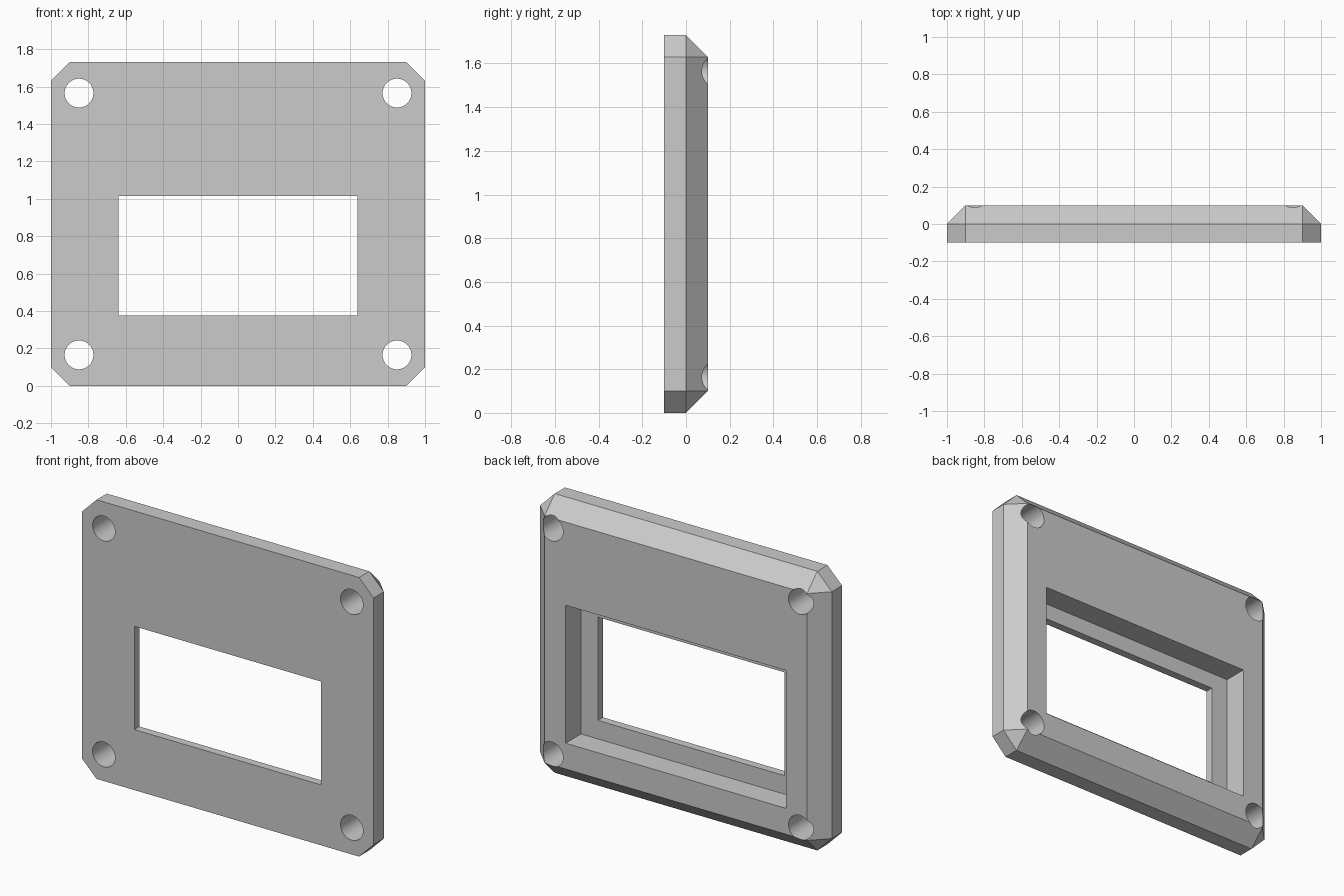
import bpy
import bmesh
import math
from mathutils import Vector

if "Cube" in bpy.data.objects:
    bpy.data.objects.remove(bpy.data.objects["Cube"], do_unlink=True)

HEIGHT = 1.73
HALF_DEPTH = 0.1
BEVEL = 0.1

grey = bpy.data.materials.new("plain_grey")
grey.use_nodes = True
grey.diffuse_color = (0.6, 0.6, 0.6, 1)
grey.node_tree.nodes["Principled BSDF"].inputs["Base Color"].default_value = (0.6, 0.6, 0.6, 1)


def add_object(name, bm):
    mesh = bpy.data.meshes.new(name)
    bm.to_mesh(mesh)
    bm.free()
    obj = bpy.data.objects.new(name, mesh)
    bpy.context.collection.objects.link(obj)
    mesh.materials.append(grey)
    return obj


def box_cutter(name, half_width, z_low, z_high, y_front, y_back):
    bm = bmesh.new()
    bmesh.ops.create_cube(bm, size=1)
    size = Vector((2 * half_width, y_back - y_front, z_high - z_low))
    centre = Vector((0, (y_front + y_back) / 2, (z_low + z_high) / 2))
    for v in bm.verts:
        v.co = v.co * size + centre
    return add_object(name, bm)


def hole_cutter(name, x, z):
    bpy.ops.mesh.primitive_cylinder_add(vertices=64, radius=0.077, depth=1,
                                        location=(x, 0, z), rotation=(math.pi / 2, 0, 0))
    obj = bpy.context.object
    obj.name = name
    obj.data.materials.append(grey)
    return obj


# Plate: clipped-corner front half, back half tapering to a plain rectangle
bm = bmesh.new()
mid = HEIGHT / 2
for sx in (-1, 1):
    for sz in (-1, 1):
        inner_x, inner_z = sx * (1 - BEVEL), mid + sz * (mid - BEVEL)
        for y in (-HALF_DEPTH, 0):
            bm.verts.new((sx, y, inner_z))
            bm.verts.new((inner_x, y, mid + sz * mid))
        bm.verts.new((inner_x, HALF_DEPTH, inner_z))
bmesh.ops.convex_hull(bm, input=bm.verts[:])
bmesh.ops.dissolve_limit(bm, angle_limit=0.02, verts=bm.verts[:], edges=bm.edges[:])
bmesh.ops.recalc_face_normals(bm, faces=bm.faces[:])
plate = add_object("bezel_plate", bm)

# Window, rear recess and four screw holes
cutters = [
    box_cutter("rear_recess_cutter", 0.755, 0.26, 1.115, -0.05, 0.5),
    box_cutter("window_cutter", 0.64, 0.375, 1.015, -0.5, 0.5),
]
for x in (-0.85, 0.85):
    for z in (0.165, HEIGHT - 0.165):
        cutters.append(hole_cutter("screw_hole_cutter", x, z))

bpy.ops.object.select_all(action='DESELECT')
plate.select_set(True)
bpy.context.view_layer.objects.active = plate
for cutter in cutters:
    cutter.hide_render = True
    mod = plate.modifiers.new("cut", 'BOOLEAN')
    mod.operation = 'DIFFERENCE'
    mod.solver = 'EXACT'
    mod.object = cutter
    bpy.ops.object.modifier_apply(modifier=mod.name)
for cutter in cutters:
    bpy.data.objects.remove(cutter, do_unlink=True)

bpy.ops.object.shade_smooth_by_angle(angle=math.radians(25))
